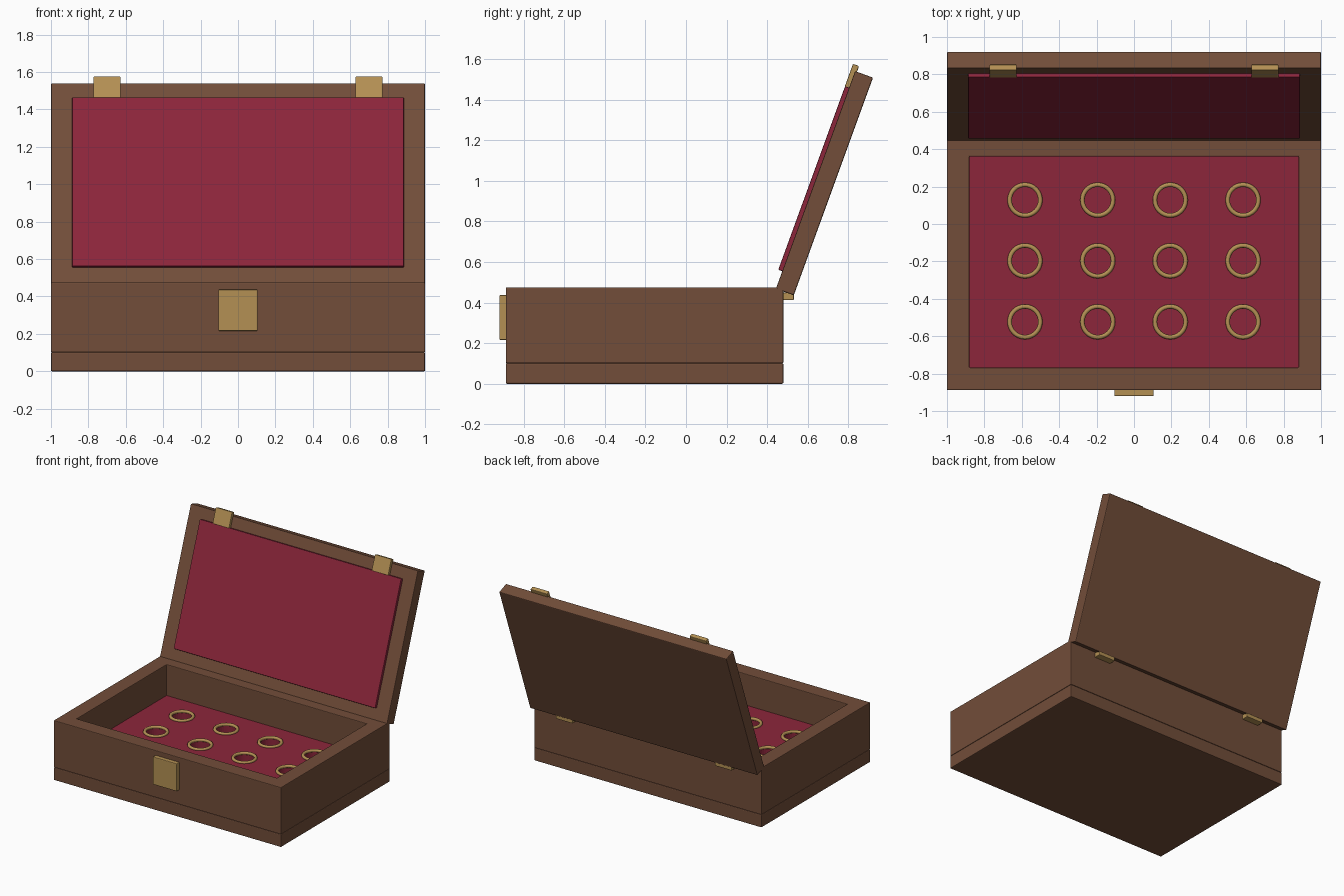
import bpy, bmesh, math
from mathutils import Matrix, Vector

if "Cube" in bpy.data.objects:
    bpy.data.objects.remove(bpy.data.objects["Cube"])


def material(name, rgb):
    m = bpy.data.materials.new(name)
    m.diffuse_color = (*rgb, 1)
    m.use_nodes = True
    m.node_tree.nodes["Principled BSDF"].inputs["Base Color"].default_value = m.diffuse_color
    return m


WOOD = material("walnut brown", (0.168, 0.075, 0.041))
VELVET = material("crimson velvet", (0.262, 0.019, 0.043))
BRASS = material("aged brass", (0.455, 0.28, 0.088))


def add_object(name, bm, mat, bevel=0.0):
    bmesh.ops.recalc_face_normals(bm, faces=bm.faces)
    mesh = bpy.data.meshes.new(name)
    bm.to_mesh(mesh)
    bm.free()
    ob = bpy.data.objects.new(name, mesh)
    bpy.context.collection.objects.link(ob)
    mesh.materials.append(mat)
    if bevel:
        mod = ob.modifiers.new("soft edges", 'BEVEL')
        mod.width = bevel
        mod.segments = 2
        mod.limit_method = 'ANGLE'
    return ob


def box_bm(lo, hi):
    lo, hi = Vector(lo), Vector(hi)
    bm = bmesh.new()
    bmesh.ops.create_cube(bm, size=1, matrix=Matrix.Translation((lo + hi) / 2)
                          @ Matrix.Diagonal((*(hi - lo), 1)))
    return bm


def box(name, lo, hi, mat, bevel=0.005):
    return add_object(name, box_bm(lo, hi), mat, bevel)


FRONT, BACK = -0.888, 0.48
BASE_TOP, RIM, FLOOR = 0.102, 0.475, 0.228

# Base slab
box("base_slab", (-1, FRONT, 0), (1, BACK, BASE_TOP), WOOD, 0.006)

# Hollow tray: the top is inset and pushed down
bm = box_bm((-1, FRONT, BASE_TOP), (1, BACK, RIM))
top = max(bm.faces, key=lambda f: f.calc_center_median().z)
bmesh.ops.inset_region(bm, faces=[top], thickness=0.12, use_even_offset=True)
new = bmesh.ops.extrude_discrete_faces(bm, faces=[top])["faces"][0]
for v in new.verts:
    v.co.z = BASE_TOP + 0.02
add_object("tray_walls", bm, WOOD, 0.005)

# Velvet bed with twelve round pockets
CENTERS = [(x, y) for y in (0.128, -0.197, -0.523)
           for x in (-0.583, -0.194, 0.194, 0.583)]
bed = box("velvet_bed", (-0.88, FRONT + 0.12, BASE_TOP + 0.02),
          (0.88, BACK - 0.12, FLOOR), VELVET, 0)
bm = bmesh.new()
for x, y in CENTERS:
    bmesh.ops.create_cone(bm, cap_ends=True, segments=32, radius1=0.08, radius2=0.08,
                          depth=0.16, matrix=Matrix.Translation((x, y, FLOOR)))
cutter = add_object("pocket_cutter", bm, VELVET)
cutter.hide_render = True
cutter.hide_viewport = True
cut = bed.modifiers.new("pockets", 'BOOLEAN')
cut.operation = 'DIFFERENCE'
cut.solver = 'EXACT'
cut.object = cutter

# Brass ring around each pocket
for i, (x, y) in enumerate(CENTERS):
    bpy.ops.mesh.primitive_torus_add(location=(x, y, FLOOR + 0.004), major_radius=0.082,
                                     minor_radius=0.012, major_segments=32,
                                     minor_segments=10)
    ring = bpy.context.object
    ring.name = f"pocket_ring_{i + 1}"
    ring.data.materials.append(BRASS)
    bpy.ops.object.shade_smooth()

# Open lid, modelled upright and tilted back about its lower front edge
TILT = Matrix.Translation((0, 0.443, 0.468)) @ Matrix.Rotation(math.radians(-20), 4, 'X')
LENGTH = 1.142
lid_parts = [
    box("lid_panel", (-1, 0, 0), (1, 0.094, LENGTH), WOOD, 0.006),
    box("lid_lining", (-0.887, -0.021, 0.092), (0.887, 0.01, 1.055), VELVET, 0.006),
]
for side, x in (("left", -0.7), ("right", 0.7)):
    lid_parts.append(box(f"lid_catch_{side}", (x - 0.073, -0.022, 1.05),
                         (x + 0.073, 0.01, 1.172), BRASS))
    # Hinge leaf at the back of the tray
    box(f"hinge_{side}", (x - 0.073, 0.44, 0.412), (x + 0.073, 0.532, 0.45), BRASS)
for part in lid_parts:
    part.matrix_world = TILT

# Front latch plate
box("latch_plate", (-0.105, -0.92, 0.216), (0.105, FRONT + 0.01, 0.437), BRASS)
